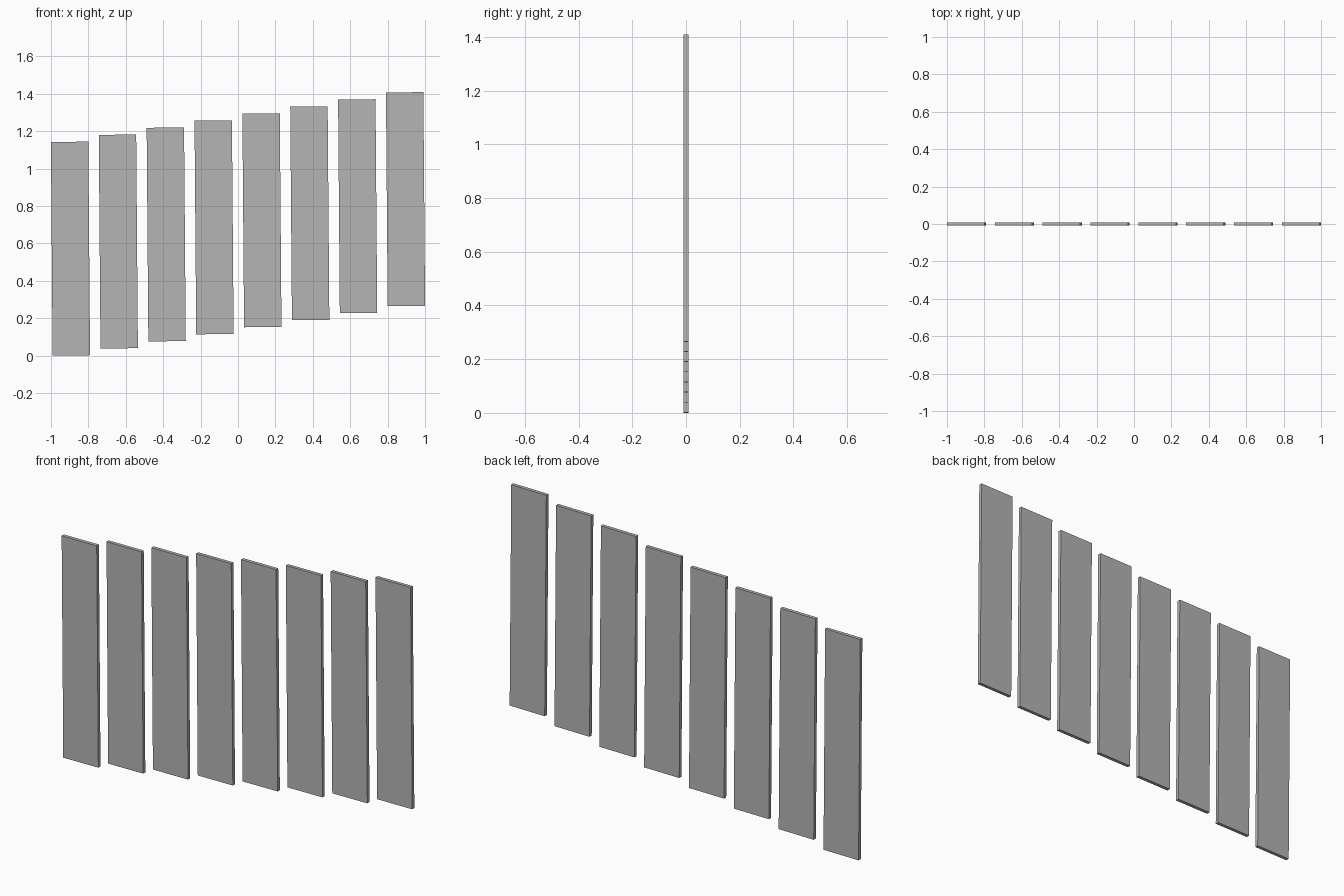
import bpy

if "Cube" in bpy.data.objects:
    bpy.data.objects.remove(bpy.data.objects["Cube"])

COUNT = 8
WIDTH, THICK, HEIGHT = 0.2, 0.018, 1.142
STEP_X, STEP_Z = 0.2559, 0.0378
TILT = -0.008  # slight lean to the left

# Dark grey paint
paint = bpy.data.materials.new("dark_grey")
paint.diffuse_color = (0.46, 0.46, 0.46, 1)
paint.use_nodes = True
paint.node_tree.nodes["Principled BSDF"].inputs["Base Color"].default_value = paint.diffuse_color

# Row of thin planks, each stepped sideways and upward
for i in range(COUNT):
    x = (i - (COUNT - 1) / 2) * STEP_X
    z = HEIGHT / 2 + 0.001 + i * STEP_Z
    bpy.ops.mesh.primitive_cube_add(size=1, location=(x, 0, z), rotation=(0, TILT, 0))
    plank = bpy.context.object
    plank.name = f"plank_{i + 1}"
    plank.scale = (WIDTH, THICK, HEIGHT)
    plank.data.materials.append(paint)
